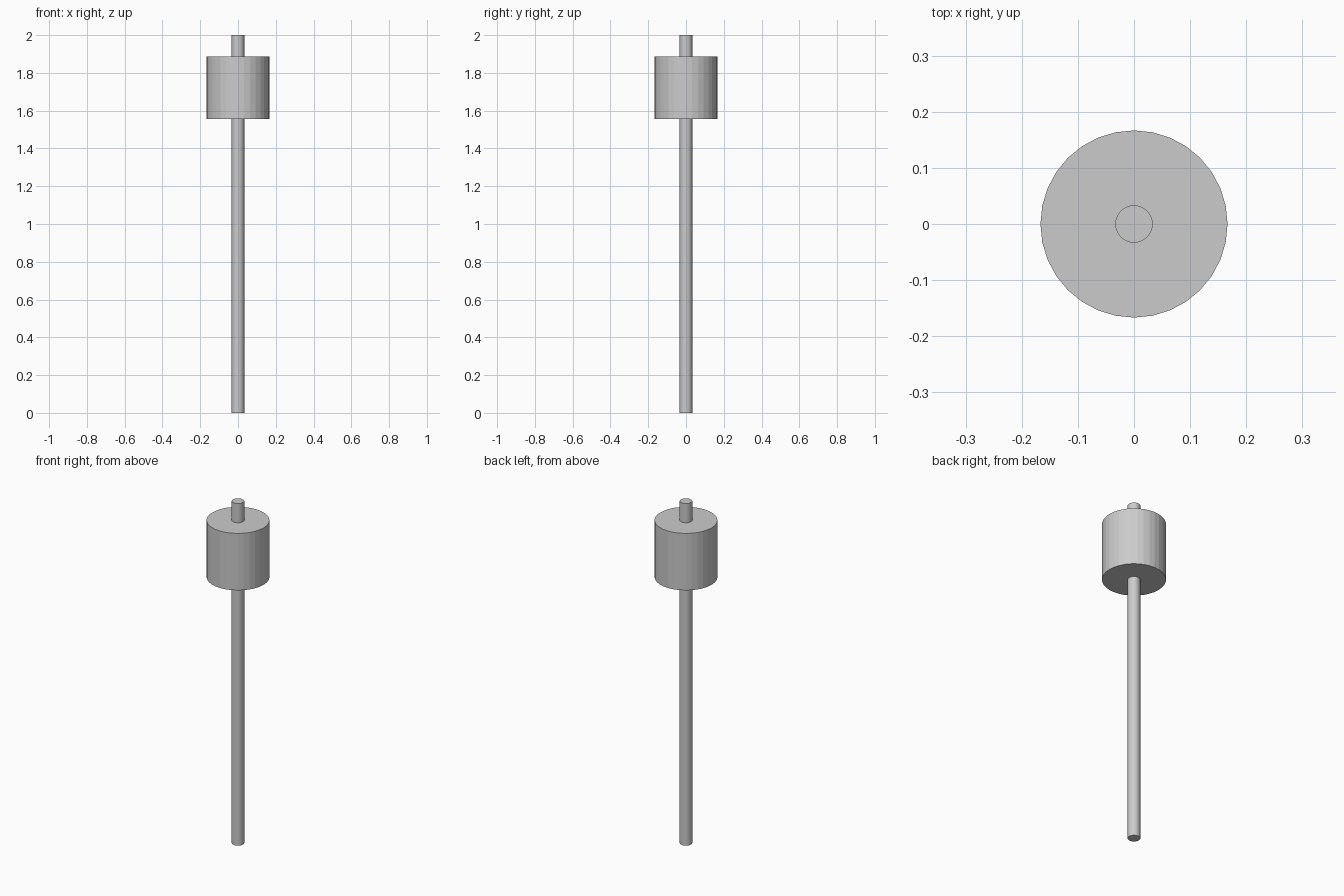
import bpy

cube = bpy.data.objects.get("Cube")
if cube:
    bpy.data.objects.remove(cube, do_unlink=True)

# Single plain grey
GREY = (0.6, 0.6, 0.6, 1.0)
grey = bpy.data.materials.new("plain_grey")
grey.use_nodes = True
grey.diffuse_color = GREY
grey.node_tree.nodes["Principled BSDF"].inputs["Base Color"].default_value = GREY


def cylinder(name, radius, bottom, top):
    """Upright flat-shaded cylinder between two heights."""
    bpy.ops.mesh.primitive_cylinder_add(
        vertices=32, radius=radius, depth=top - bottom,
        location=(0, 0, (bottom + top) / 2))
    part = bpy.context.object
    part.name = name
    part.data.materials.append(grey)
    return part


# Long thin rod running right through the drum
cylinder("rod", 0.0333, 0.0, 2.0)

# Wide drum near the top of the rod
cylinder("drum", 0.1667, 1.555, 1.888)
